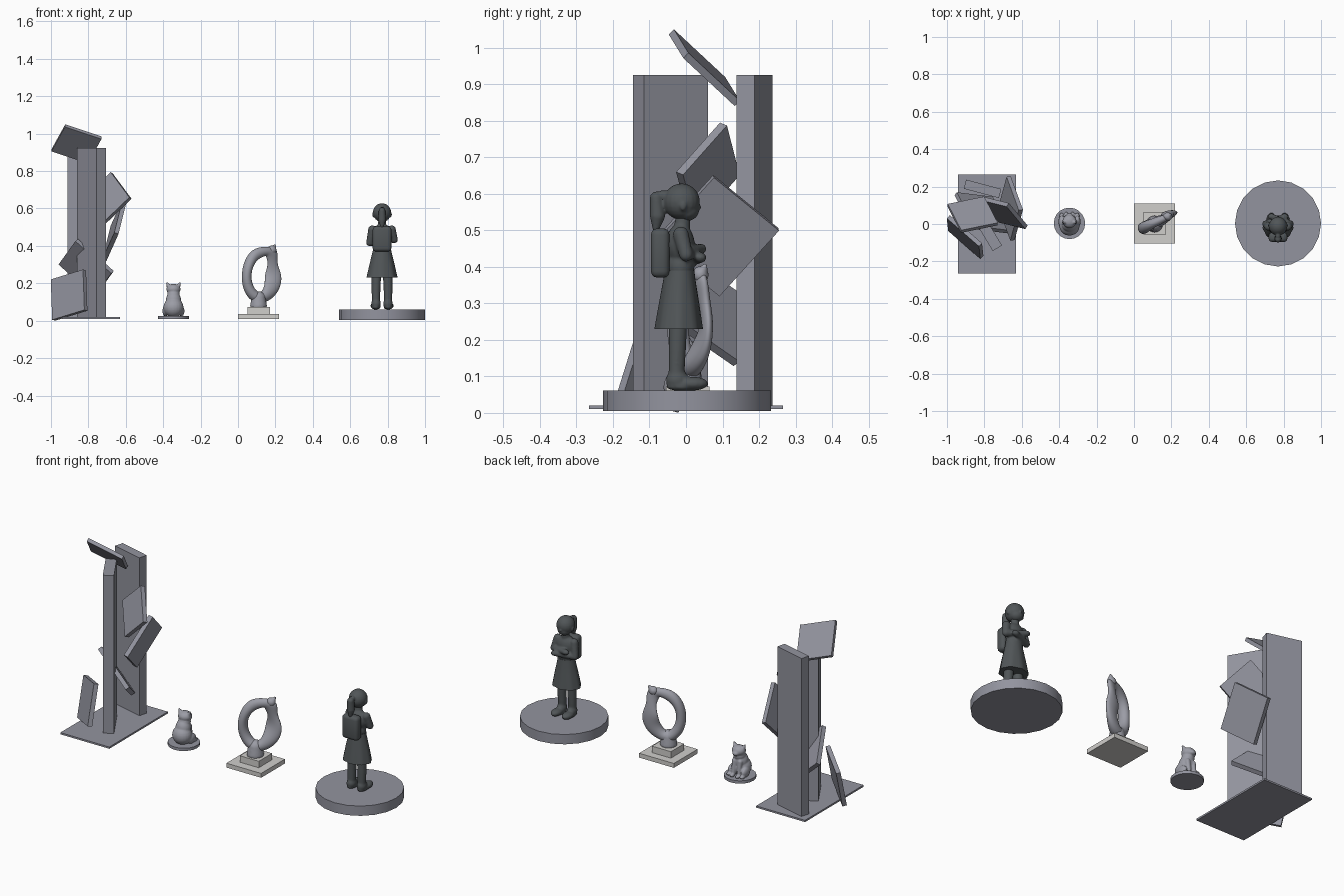
import bpy, bmesh, math
from mathutils import Vector, Matrix

if "Cube" in bpy.data.objects:
    bpy.data.objects.remove(bpy.data.objects["Cube"])


def mat(name, rgb):
    m = bpy.data.materials.new(name)
    m.diffuse_color = (*rgb, 1)
    m.use_nodes = True
    m.node_tree.nodes["Principled BSDF"].inputs["Base Color"].default_value = m.diffuse_color
    return m


STEEL = mat("blue grey steel", (0.29, 0.295, 0.345))
STONE = mat("pale stone", (0.63, 0.62, 0.60))
CAST = mat("smooth grey cast", (0.33, 0.335, 0.38))
BRONZE = mat("dark bronze", (0.082, 0.092, 0.097))


def finish(name, bm, m, smooth=False):
    bmesh.ops.recalc_face_normals(bm, faces=bm.faces)
    me = bpy.data.meshes.new(name)
    bm.to_mesh(me)
    bm.free()
    me.materials.append(m)
    ob = bpy.data.objects.new(name, me)
    bpy.context.collection.objects.link(ob)
    if smooth:
        activate(ob)
        bpy.ops.object.shade_smooth_by_angle(angle=math.radians(40))
    return ob


def activate(ob):
    bpy.ops.object.select_all(action='DESELECT')
    ob.select_set(True)
    bpy.context.view_layer.objects.active = ob


def slab(name, c, e1, e2, t, m=STEEL):
    """Box from its centre, two edge vectors and a thickness."""
    e1, e2 = Vector(e1), Vector(e2)
    n = e1.cross(e2).normalized() * t
    e2 = n.cross(e1).normalized() * e2.length
    M = Matrix((e1, e2, n)).transposed().to_4x4()
    bm = bmesh.new()
    bmesh.ops.create_cube(bm, size=1, matrix=Matrix.Translation(c) @ M)
    return finish(name, bm, m)


def block(name, lo, hi, m):
    lo, hi = Vector(lo), Vector(hi)
    d = hi - lo
    return slab(name, (lo + hi) / 2, (d.x, 0, 0), (0, d.y, 0), d.z, m)


def disc(name, c, r, z0, z1, sides, m):
    bm = bmesh.new()
    bmesh.ops.create_cone(bm, cap_ends=True, segments=sides, radius1=r, radius2=r, depth=z1 - z0,
                          matrix=Matrix.Translation((c[0], c[1], (z0 + z1) / 2)))
    return finish(name, bm, m, True)


def loft(bm, rings, closed=False):
    rows = [[bm.verts.new(p) for p in r] for r in rings]
    n = len(rows[0])
    pairs = list(zip(rows, rows[1:])) + ([(rows[-1], rows[0])] if closed else [])
    for a, b in pairs:
        for i in range(n):
            bm.faces.new((a[i], a[(i + 1) % n], b[(i + 1) % n], b[i]))
    if not closed:
        bm.faces.new(rows[0])
        bm.faces.new(rows[-1])


def ball(bm, c, s):
    M = Matrix.Translation(c) @ Matrix.Diagonal((*s, 1))
    bmesh.ops.create_uvsphere(bm, u_segments=20, v_segments=12, radius=1, matrix=M)


def limb(bm, p, q, r1, r2):
    """Chain of balls making a tapered rounded limb."""
    p, q = Vector(p), Vector(q)
    n = max(2, int((q - p).length / 0.008))
    for i in range(n + 1):
        r = r1 + (r2 - r1) * i / n
        ball(bm, p.lerp(q, i / n), (r, r, r))


def fuse(name, bm, m, voxel, smooth=3):
    """Melt overlapping balls into one skin."""
    ob = finish(name, bm, m)
    activate(ob)
    r = ob.modifiers.new("skin", 'REMESH')
    r.mode, r.voxel_size, r.use_smooth_shade = 'VOXEL', voxel, True
    s = ob.modifiers.new("soften", 'SMOOTH')
    s.iterations = smooth
    for n in ("skin", "soften"):
        bpy.ops.object.modifier_apply(modifier=n)
    bpy.ops.object.shade_smooth()
    return ob


# --- Slab sculpture: plate, two pillars, five leaning square slabs
block("slab_base", (-0.94, -0.265, 0.01), (-0.63, 0.265, 0.02), STEEL)
slab("pillar_front", (-0.783, -0.042, 0.472), (-0.105, 0.175, 0), (0, 0, 0.905), 0.058)
slab("pillar_back", (-0.81, 0.188, 0.472), (0.188, -0.05, 0), (0, 0, 0.905), 0.05)
slab("slab_top", (-0.863, 0.05, 0.945), (0.195, 0.04, -0.065), (-0.075, 0.14, -0.13), 0.02)
slab("slab_upper", (-0.696, 0.06, 0.655), (0.1, -0.12, -0.135), (-0.142, 0.035, -0.136), 0.024)
slab("slab_middle", (-0.66, 0.083, 0.485), (-0.065, 0.178, -0.145), (-0.045, -0.163, -0.18), 0.024)
slab("slab_lower", (-0.812, 0.06, 0.283), (0.09, -0.18, 0.125), (0.19, -0.02, -0.175), 0.024)
slab("slab_ground", (-0.903, -0.07, 0.137), (0.172, -0.15, 0.053), (-0.01, 0.07, 0.215), 0.024)

# --- Small cat on a disc, facing the back
X = -0.345
disc("cat_disc", (X, 0.003), 0.084, 0.01, 0.026, 20, STEEL)
bm = bmesh.new()
ball(bm, (X, -0.012, 0.07), (0.054, 0.05, 0.052))
ball(bm, (X, -0.002, 0.105), (0.042, 0.04, 0.05))
ball(bm, (X, 0.008, 0.14), (0.034, 0.033, 0.03))
ball(bm, (X, 0.014, 0.168), (0.038, 0.036, 0.029))
ball(bm, (X, 0.043, 0.16), (0.018, 0.016, 0.013))
for s in (-1, 1):
    limb(bm, (X + s * 0.024, 0.01, 0.182), (X + s * 0.033, 0.008, 0.2), 0.013, 0.006)
    limb(bm, (X + s * 0.018, 0.028, 0.11), (X + s * 0.017, 0.04, 0.035), 0.014, 0.011)
    ball(bm, (X + s * 0.042, 0.012, 0.052), (0.017, 0.034, 0.028))
    ball(bm, (X + s * 0.042, 0.038, 0.034), (0.013, 0.023, 0.01))
    ball(bm, (X + s * 0.017, 0.048, 0.033), (0.012, 0.018, 0.01))
fuse("cat", bm, CAST, 0.004)

# --- Twisted ring on a stepped plinth
block("plinth_lower", (0.0, -0.105, 0.01), (0.22, 0.11, 0.035), STONE)
block("plinth_upper", (0.05, -0.055, 0.035), (0.17, 0.065, 0.072), STONE)
# each section: x, y, z, half width across the ring, half depth, twist
SECT = [(0.10, 0.0, 0.115, 0.035, 0.035, 0), (0.055, -0.015, 0.165, 0.031, 0.03, 0),
        (0.042, -0.025, 0.235, 0.027, 0.032, 15), (0.055, -0.02, 0.305, 0.028, 0.034, 0),
        (0.09, 0.0, 0.358, 0.034, 0.026, 0), (0.15, 0.025, 0.375, 0.026, 0.022, 0),
        (0.186, 0.04, 0.362, 0.046, 0.016, 0), (0.183, 0.05, 0.305, 0.021, 0.016, 0),
        (0.19, 0.06, 0.245, 0.052, 0.017, -15), (0.185, 0.045, 0.18, 0.048, 0.022, 0),
        (0.15, 0.02, 0.13, 0.035, 0.03, 0)]
rings = []
N = len(SECT)
for i, (x, y, z, a, b, tw) in enumerate(SECT):
    prv, nxt = Vector(SECT[i - 1][:3]), Vector(SECT[(i + 1) % N][:3])
    t = (nxt - prv).normalized()
    depth = Vector((-0.37, 0.93, 0))
    across = t.cross(depth).normalized()
    depth = across.cross(t).normalized()
    ring = []
    for k in range(12):
        g = math.tau * k / 12
        u, v, w = math.cos(g) * a, math.sin(g) * b, math.radians(tw)
        ring.append(Vector((x, y, z)) + across * (u * math.cos(w) - v * math.sin(w))
                    + depth * (u * math.sin(w) + v * math.cos(w)))
    rings.append(ring)
bm = bmesh.new()
loft(bm, rings, True)
ob = finish("twisted_ring", bm, CAST)
ob.modifiers.new("round", 'SUBSURF').levels = 2
activate(ob)
bpy.ops.object.modifier_apply(modifier="round")
bpy.ops.object.shade_smooth()
bm = bmesh.new()
limb(bm, (0.11, 0.0, 0.08), (0.11, 0.0, 0.12), 0.045, 0.038)
bmesh.ops.bisect_plane(bm, geom=bm.verts[:] + bm.edges[:] + bm.faces[:],
                       plane_co=(0, 0, 0.065), plane_no=(0, 0, 1), clear_inner=True)
bmesh.ops.holes_fill(bm, edges=bm.edges[:])
fuse("ring_foot", bm, CAST, 0.005)
bm = bmesh.new()   # pointed crest at the top right
ball(bm, (0.18, 0.04, 0.378), (0.026, 0.022, 0.024))
limb(bm, (0.185, 0.042, 0.38), (0.197, 0.052, 0.402), 0.018, 0.007)
fuse("ring_crest", bm, CAST, 0.004)

# --- Girl with a backpack on a round base, facing the back
X = 0.77
disc("girl_base", (X, 0.003), 0.23, 0.005, 0.061, 20, STEEL)
bm = bmesh.new()
for s in (-1, 1):
    limb(bm, (X + s * 0.03, -0.022, 0.25), (X + s * 0.032, -0.024, 0.17), 0.026, 0.024)
    limb(bm, (X + s * 0.032, -0.024, 0.17), (X + s * 0.032, -0.026, 0.1), 0.024, 0.022)
    ball(bm, (X + s * 0.032, -0.024, 0.09), (0.026, 0.031, 0.03))
    ball(bm, (X + s * 0.035, 0.018, 0.08), (0.027, 0.043, 0.019))
    ball(bm, (X + s * 0.033, -0.01, 0.072), (0.025, 0.045, 0.012))
fuse("legs_and_shoes", bm, BRONZE, 0.005)

# flared skirt with soft folds
bm = bmesh.new()
rows = []
for z, rx, ry, y, f in [(0.23, 0.08, 0.064, -0.02, 0.04), (0.30, 0.066, 0.054, -0.019, 0.02),
                        (0.37, 0.05, 0.043, -0.018, 0), (0.39, 0.047, 0.04, -0.017, 0)]:
    rows.append([(X + rx * (1 + f * math.cos(8 * g)) * math.cos(g),
                  y + ry * (1 + f * math.cos(8 * g)) * math.sin(g), z)
                 for g in [math.tau * k / 32 for k in range(32)]])
loft(bm, rows)
finish("skirt", bm, BRONZE, True)

# torso, neck and folded arms
bm = bmesh.new()
ball(bm, (X, -0.016, 0.40), (0.047, 0.039, 0.05))
ball(bm, (X, -0.016, 0.46), (0.056, 0.04, 0.058))
limb(bm, (X, -0.012, 0.5), (X, -0.008, 0.54), 0.023, 0.02)
for s in (-1, 1):
    sh, el = (X + s * 0.052, -0.014, 0.488), (X + s * 0.066, 0.0, 0.425 + 0.008 * s)
    hand = (X - s * 0.035, 0.04, 0.437 + 0.012 * s)
    limb(bm, sh, el, 0.022, 0.019)
    limb(bm, el, hand, 0.019, 0.015)
    ball(bm, hand, (0.021, 0.016, 0.014))
fuse("torso_and_arms", bm, BRONZE, 0.005)

# head with face, bun line and ponytail
bm = bmesh.new()
ball(bm, (X, -0.012, 0.578), (0.049, 0.05, 0.05))
ball(bm, (X, 0.002, 0.555), (0.036, 0.034, 0.03))
ball(bm, (X, 0.034, 0.563), (0.007, 0.008, 0.007))
for s in (-1, 1):
    ball(bm, (X + s * 0.046, -0.008, 0.567), (0.007, 0.01, 0.014))
ball(bm, (X, -0.062, 0.595), (0.014, 0.02, 0.014))
limb(bm, (X, -0.081, 0.588), (X, -0.078, 0.54), 0.018, 0.021)
limb(bm, (X, -0.078, 0.54), (X, -0.082, 0.506), 0.021, 0.01)
fuse("head_and_ponytail", bm, BRONZE, 0.004, 2)

# backpack
bp = block("backpack", (X - 0.05, -0.096, 0.37), (X + 0.05, -0.045, 0.505), BRONZE)
b = bp.modifiers.new("round", 'BEVEL')
b.width, b.segments = 0.018, 3
activate(bp)
bpy.ops.object.modifier_apply(modifier="round")
bpy.ops.object.shade_smooth_by_angle(angle=math.radians(40))
